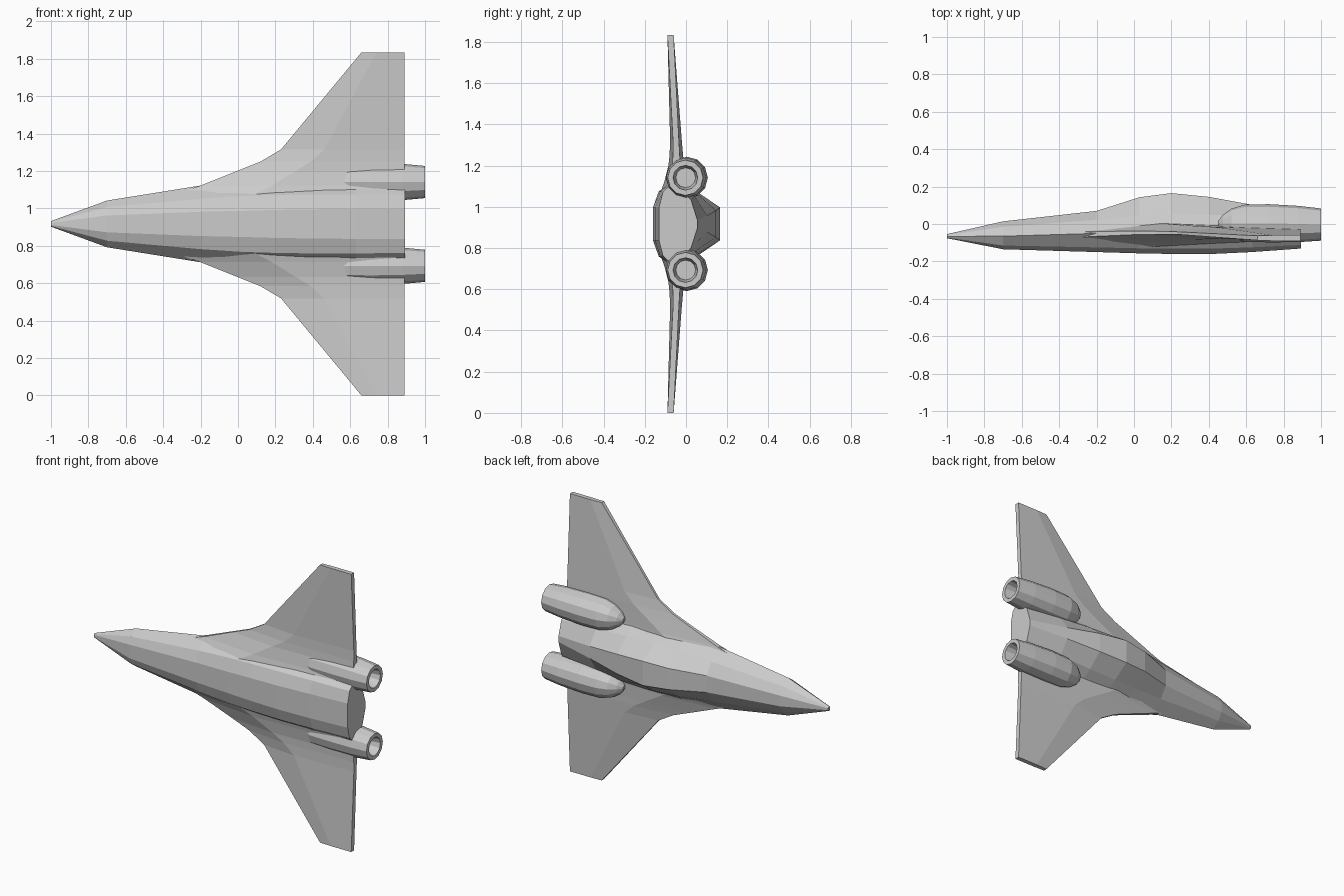
import bpy, bmesh, math

if "Cube" in bpy.data.objects:
    bpy.data.objects.remove(bpy.data.objects["Cube"])

CZ = 0.917   # height of the centre line


def loft(name, rings):
    """Skin a list of equal-length point rings and cap both ends."""
    bm = bmesh.new()
    loops = [[bm.verts.new(p) for p in r] for r in rings]
    n = len(loops[0])
    for a, b in zip(loops, loops[1:]):
        for i in range(n):
            j = (i + 1) % n
            bm.faces.new((a[i], a[j], b[j], b[i]))
    bm.faces.new(loops[0])
    bm.faces.new(loops[-1])
    bmesh.ops.recalc_face_normals(bm, faces=bm.faces)
    me = bpy.data.meshes.new(name)
    bm.to_mesh(me)
    bm.free()
    ob = bpy.data.objects.new(name, me)
    bpy.context.collection.objects.link(ob)
    return ob


# Fuselage: x, then (y, half width) for belly, lower side, chine, upper side, spine
stations = [
    (-1.00, (-.076, .006), (-.073, .011), (-.066, .015), (-.059, .011), (-.054, .006)),
    (-0.70, (-.135, .045), (-.115, .090), (-.065, .125), (-.015, .085), (.014, .035)),
    (-0.20, (-.150, .065), (-.125, .135), (-.050, .205), (.022, .130), (.070, .055)),
    (0.03, (-.157, .070), (-.130, .150), (-.045, .215), (.045, .150), (.143, .070)),
    (0.20, (-.160, .075), (-.132, .155), (-.045, .220), (.055, .155), (.165, .080)),
    (0.40, (-.161, .078), (-.132, .158), (-.045, .220), (.050, .150), (.145, .065)),
    (0.63, (-.150, .080), (-.125, .158), (-.050, .220), (.042, .135), (.103, .040)),
    (0.893, (-.131, .080), (-.112, .155), (-.055, .210), (.025, .115), (.055, .020)),
]
rings = []
for x, *half in stations:
    right = [(x, y, CZ + w) for y, w in half]
    left = [(x, y, CZ - w) for y, w in reversed(half)]
    rings.append(right + left)
loft("fuselage", rings)

# Wing: distance from centre, leading edge x, lower y, upper y
wing = [
    (.150, -.36, -.125, .010),
    (.205, -.20, -.105, .000),
    (.285, .00, -.085, -.010),
    (.333, .12, -.080, -.014),
    (.398, .23, -.077, -.020),
    (.917, .66, -.090, -.060),
]
TE = 0.89
# Engine pod: x, radius, from front dome to nozzle lip and into the bore
pod = [(.45, .012), (.475, .045), (.52, .078), (.59, .099), (.72, .102),
       (.88, .097), (1.0, .086), (1.0, .060), (.93, .048)]
SIDES = 12

for s, side in ((1, "upper"), (-1, "lower")):
    rings = []
    for d, le, lo, hi in wing:
        m, t, z = (lo + hi) / 2, (hi - lo) / 2, CZ + s * d
        k = le + .35 * (TE - le)
        f = .25 if d < .9 else .8
        g = .5 if d < .9 else 1
        rings.append([(le, m - f * t, z), (k, lo, z), (TE, m - g * t, z),
                      (TE, m + g * t, z), (k, hi, z), (le, m + f * t, z)])
    loft(side + "_wing", rings)

    rings = []
    for x, r in pod:
        cy = .004 - .007 * max(0, (x - .72) / .28)
        rings.append([(x, cy + r * math.cos(2 * math.pi * i / SIDES),
                       CZ + s * .224 + r * math.sin(2 * math.pi * i / SIDES))
                      for i in range(SIDES)])
    loft(side + "_engine", rings)
